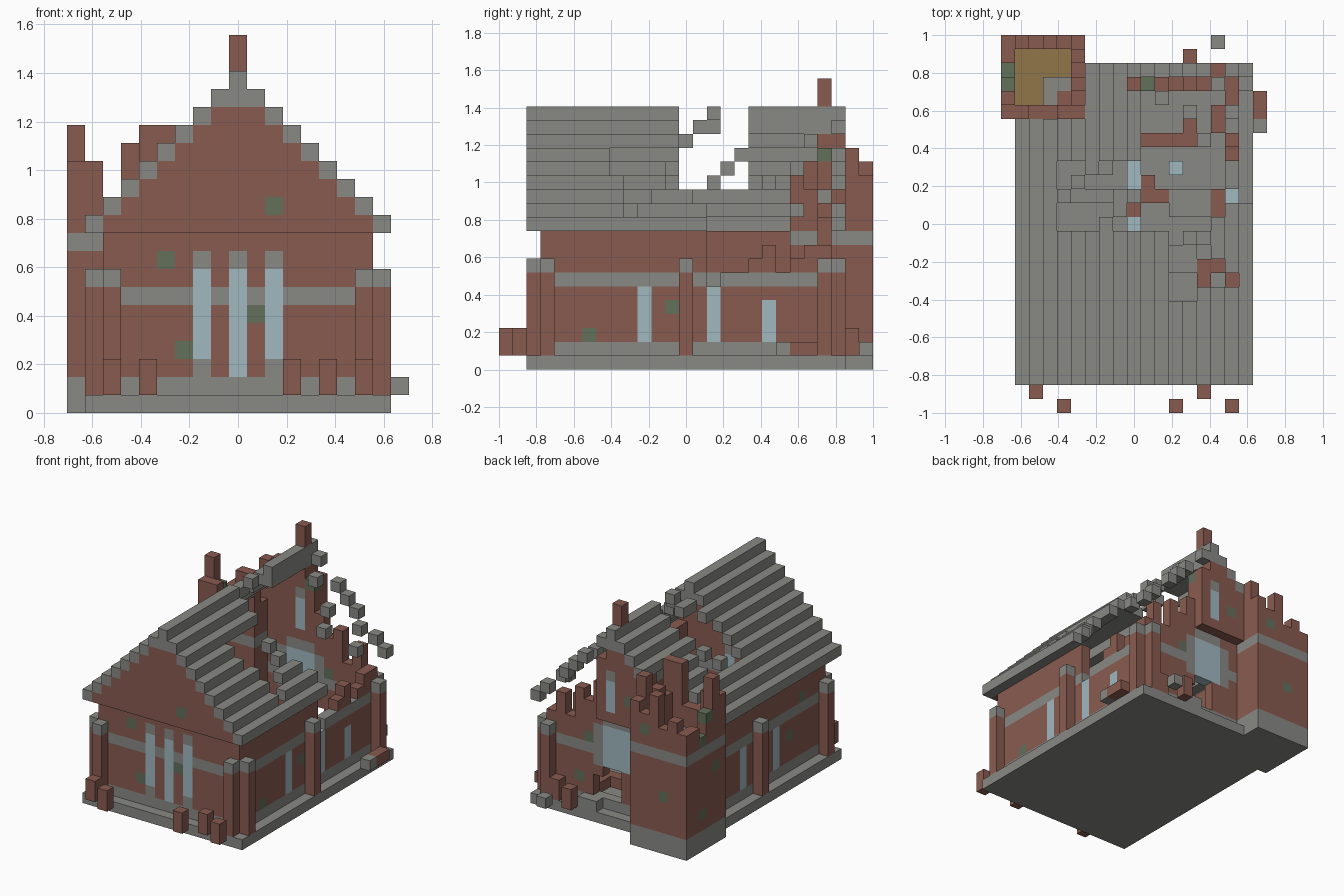
import bpy
import bmesh

default_cube = bpy.data.objects.get("Cube")
if default_cube:
    bpy.data.objects.remove(default_cube, do_unlink=True)

UNIT = 2 / 27
COLOURS = {
    "stone": (0.25, 0.25, 0.235),
    "brick": (0.25, 0.105, 0.08),
    "glass": (0.35, 0.48, 0.53),
    "moss": (0.125, 0.16, 0.105),
    "wood": (0.28, 0.18, 0.065),
}
cells = {}          # grid position -> (part name, colour name)


def fill(part, colour, xs, ys, zs):
    """Fill a block of grid cells; each range is (start, end) or one index."""
    spans = [range(*s) if isinstance(s, tuple) else range(s, s + 1) for s in (xs, ys, zs)]
    for x in spans[0]:
        for y in spans[1]:
            for z in spans[2]:
                cells[x, y, z] = (part, colour)


def clear(test):
    for cell in [c for c in cells if test(*c)]:
        del cells[cell]


def recolour(colour, *positions):
    for cell in positions:
        if cell in cells:
            cells[cell] = (cells[cell][0], colour)


def roof_row(x):
    return 18 - abs(x - 9)


def wall_colour(z):
    return "stone" if z in (1, 6) else "brick"


# Foundation slab
fill("foundation", "stone", (1, 18), (2, 25), 0)

# Four walls with a stone footing and a stone band
for z in range(1, 10):
    colour = wall_colour(z)
    for x in (2, 16):
        fill("side_walls", colour, x, (3, 24), z)
    fill("front_wall", colour, (2, 17), 3, z)
    fill("back_wall", colour, (2, 17), 23, z)

# Gables, two cells deep
for x in range(2, 17):
    fill("front_gable", "brick", x, (2, 4), (10, roof_row(x)))
    fill("back_gable", "brick", x, (23, 25), (10, roof_row(x)))

# Stepped roof with a thicker ridge
for x in range(1, 18):
    fill("roof", "stone", x, (2, 25), roof_row(x))
fill("roof", "stone", 9, (2, 25), 17)

# Pilasters with stone caps at the corners and side centres
posts = [(x, y) for x in (1, 17) for y in (3, 13, 23)]
posts += [(x, y) for x in (2, 16) for y in (2, 24)]
for x, y in posts:
    fill("pilasters", "brick", x, y, (1, 7))
    fill("pilasters", "stone", x, y, 7)

# Front windows with lintels and sills
for x in (7, 9, 11):
    fill("front_wall", "stone", x, 3, (1, 9))
    fill("front_windows", "glass", x, 3, (2 if x == 9 else 3, 8))

# Side windows
for x in (2, 16):
    for y in (10, 15, 19):
        fill("side_windows", "glass", x, y, (2, 5 if y == 19 else 6))

# Back windows with stone surrounds
fill("back_wall", "stone", (7, 12), 23, (5, 9))
fill("back_wall", "stone", (8, 11), 23, 9)
fill("back_windows", "glass", (8, 11), 23, (5, 9))
for y in (23, 24):
    fill("back_windows", "glass", 9, y, (11, 14))
    fill("back_gable", "stone", 9, y, 14)

# Collapsed left half of the roof around the ridge, with surviving blocks
clear(lambda x, y, z: 4 <= x <= 9 and 13 <= y < 18 and z >= 10)
for x, y in ((4, 15), (5, 16), (6, 17), (7, 13), (8, 14), (8, 15), (9, 15)):
    fill("roof_fragments", "stone", x, y, roof_row(x))

# Collapsed right half of the roof: each step ends at its own depth
for x, end in zip(range(10, 18), (13, 13, 8, 8, 9, 9, 15, 15)):
    clear(lambda i, j, k: i == x and j >= end and k >= roof_row(x))
cells.pop((16, 9, roof_row(16)), None)
for x, y in ((15, 11), (15, 12), (14, 12), (15, 13), (13, 12)):
    fill("roof_fragments", "stone", x, y, roof_row(x))
for x in (10, 12, 13, 14, 16, 17):
    fill("roof_fragments", "stone", x, 24, roof_row(x))
for x, y in ((11, 22), (13, 21), (15, 23), (16, 21), (14, 19)):
    fill("roof_fragments", "stone", x, y, roof_row(x))

# Broken tops of the right wall and of the back wall
for y, top in zip(range(15, 23), (6, 7, 7, 8, 9, 7, 8, 9)):
    clear(lambda i, j, k: i == 16 and j == y and top <= k < 11)
for x, top in zip(range(10, 17), (16, 13, 11, 12, 9, 11, 9)):
    clear(lambda i, j, k: i == x and j >= 23 and top <= k < roof_row(x))
clear(lambda x, y, z: y == 24 and x > 10 and 9 < z < roof_row(x))

# Hole low in the back wall
clear(lambda x, y, z: y == 23 and 2 <= z < 5 and 9 <= x < 12 and x + z < 15)

# Corner tower, open at the top, with an uneven rim
clear(lambda x, y, z: x < 6 and y >= 21)
rim = {}
for x in range(6):
    rim[x, 21] = (14, 14, 12, 12, 16, 16)[x]
    rim[x, 26] = (12, 13, 12, 15, 13, 14)[x]
for i in range(4):
    rim[0, 22 + i] = (16, 13, 11, 12)[i]
    rim[5, 22 + i] = (13, 14, 13, 16)[i]
for (x, y), top in rim.items():
    fill("tower", "brick", x, y, (2, top))
    fill("tower", "stone", x, y, 9)
    fill("tower", "stone", x, y, (0, 2))
fill("tower_base", "stone", (1, 5), (22, 26), 0)
fill("tower_floor", "wood", (1, 5), (22, 26), 8)
fill("tower_rubble", "stone", (3, 5), 23, 9)
fill("tower_rubble", "stone", 3, 22, 9)
fill("tower_rubble", "brick", 4, 22, 9)

# Finial on the back ridge
fill("finial", "brick", 9, 23, (19, 21))

# Loose bricks standing in front
for x, y in ((2, 1), (4, 0), (12, 0), (14, 1), (16, 0)):
    fill("front_rubble", "brick", x, y, (1, 3))

# Loose blocks beside and behind the building
fill("side_rubble", "brick", 18, (21, 23), 1)
fill("side_rubble", "stone", 18, 20, 1)
fill("back_rubble", "brick", 13, 25, (1, 3))
fill("back_rubble", "stone", 15, 26, 1)
fill("back_rubble", "stone", (11, 13), 24, 1)
fill("back_rubble", "brick", 15, 24, (1, 3))

# Debris on the floor inside
for xs, ys in (((10, 14), 19), (13, (20, 22)), (15, (20, 22)), ((10, 12), 15),
               (10, 16), (9, 14), (15, (13, 16)), (14, (9, 11)), (15, (10, 12))):
    fill("floor_debris", "brick", xs, ys, 1)
for xs, ys in (((12, 15), (14, 16)), ((5, 8), 15), ((6, 8), 17), ((12, 14), (10, 12))):
    fill("floor_debris", "stone", xs, ys, 1)
for xs, ys in ((9, (16, 18)), (9, 13), (12, 17)):
    fill("floor_debris", "glass", xs, ys, 1)

# Moss patches
recolour("moss", (5, 3, 8), (6, 3, 3), (10, 3, 5), (11, 2, 11),
         (16, 6, 2), (16, 12, 4), (2, 19, 8), (2, 8, 4), (2, 6, 7),
         (10, 23, 15), (7, 24, 12), (12, 23, 7), (13, 23, 3),
         (0, 23, 12), (0, 24, 10), (0, 22, 7), (0, 24, 3), (2, 26, 5), (4, 26, 11))

materials = {}
for name, rgb in COLOURS.items():
    mat = bpy.data.materials.new(name)
    mat.use_nodes = True
    mat.diffuse_color = (*rgb, 1)
    shader = mat.node_tree.nodes["Principled BSDF"]
    shader.inputs["Base Color"].default_value = (*rgb, 1)
    shader.inputs["Roughness"].default_value = 0.9
    materials[name] = mat


def build(part):
    """Make one object from the exposed sides of a part's cells."""
    bm = bmesh.new()
    slots = list(COLOURS)
    corners = {}

    def corner(p):
        if p not in corners:
            corners[p] = bm.verts.new(((p[0] - 9.5) * UNIT, (p[1] - 13.5) * UNIT, p[2] * UNIT))
        return corners[p]

    for cell, (owner, colour) in cells.items():
        if owner != part:
            continue
        for axis in range(3):
            for side in (0, 1):
                step = [0, 0, 0]
                step[axis] = 2 * side - 1
                if tuple(c + s for c, s in zip(cell, step)) in cells:
                    continue
                loop = []
                for u, v in ((0, 0), (1, 0), (1, 1), (0, 1)):
                    p = list(cell)
                    p[axis] += side
                    p[(axis + 1) % 3] += u
                    p[(axis + 2) % 3] += v
                    loop.append(corner(tuple(p)))
                face = bm.faces.new(loop if side else loop[::-1])
                face.material_index = slots.index(colour)
    # Merge flat neighbours of one colour
    bmesh.ops.dissolve_limit(bm, angle_limit=0.01, verts=bm.verts, edges=bm.edges,
                             delimit={"MATERIAL"})
    mesh = bpy.data.meshes.new(part)
    bm.to_mesh(mesh)
    bm.free()
    for name in slots:
        mesh.materials.append(materials[name])
    bpy.context.collection.objects.link(bpy.data.objects.new(part, mesh))


for part in sorted({owner for owner, _ in cells.values()}):
    build(part)
